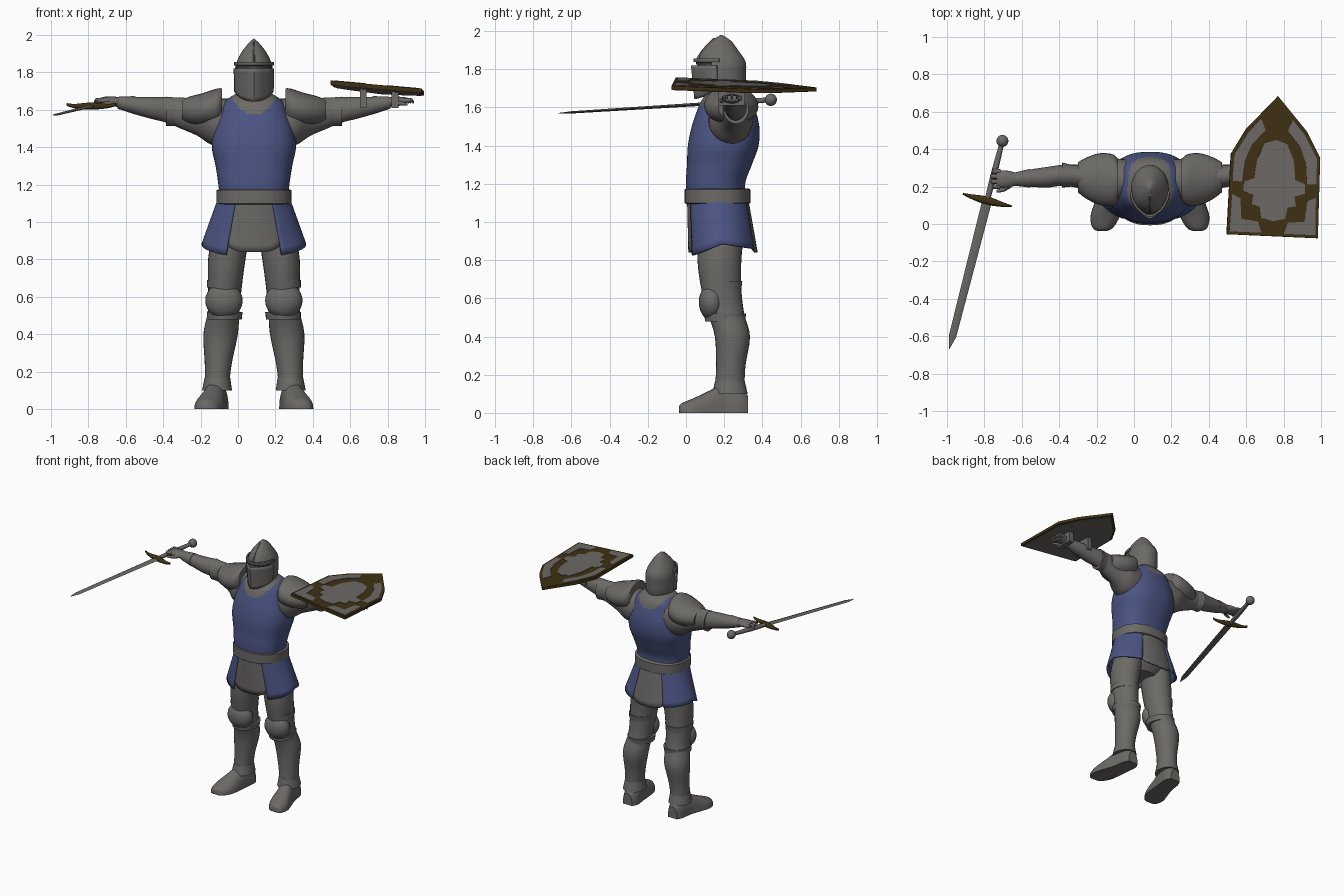
import bpy, bmesh
from math import sin, cos, pi, radians
from mathutils import Euler, Matrix, Vector

default_cube = bpy.data.objects.get("Cube")
if default_cube:
    bpy.data.objects.remove(default_cube, do_unlink=True)

BODY = Matrix.Translation((.085, 0, 0))


def material(name, *rgb):
    mat = bpy.data.materials.new(name)
    mat.use_nodes = True
    colour = (*rgb, 1)
    mat.diffuse_color = colour
    mat.node_tree.nodes["Principled BSDF"].inputs["Base Color"].default_value = colour
    return mat


steel = material("steel grey", .15, .142, .133)
cloth = material("blue cloth", .07, .09, .23)
bronze = material("dark bronze", .05, .03, .006)
shadow = material("dark slit", .03, .03, .03)


def finish(name, bm, mats, frame=BODY, rule=None):
    """Turn a bmesh into a smooth-shaded object with its materials."""
    bmesh.ops.recalc_face_normals(bm, faces=bm.faces)
    if rule:
        for face in bm.faces:
            face.material_index = rule(face.calc_center_median())
    mesh = bpy.data.meshes.new(name)
    bm.to_mesh(mesh)
    bm.free()
    for mat in mats:
        mesh.materials.append(mat)
    mesh.shade_smooth()
    mesh.set_sharp_from_angle(angle=radians(40))
    obj = bpy.data.objects.new(name, mesh)
    bpy.context.collection.objects.link(obj)
    obj.matrix_world = frame
    return obj


def blend(rings, steps):
    """Catmull-Rom interpolation between the key rings."""
    keys = [Vector(r) for r in rings]
    result = []
    for i in range(len(keys) - 1):
        before, a, b = keys[max(i - 1, 0)], keys[i], keys[i + 1]
        after = keys[min(i + 2, len(keys) - 1)]
        for k in range(steps):
            t = k / steps
            m, n = (b - before) / 2, (after - a) / 2
            result.append(a + m * t + (3 * (b - a) - 2 * m - n) * t ** 2
                          + (2 * (a - b) + m + n) * t ** 3)
    return result + [keys[-1]]


def skin(bm, rows, closed):
    """Bridge rows of points with quads."""
    grid = [[bm.verts.new(p) for p in row] for row in rows]
    count = len(grid[0])
    for low, high in zip(grid, grid[1:]):
        for j in range(count if closed else count - 1):
            k = (j + 1) % count
            bm.faces.new((low[j], low[k], high[k], high[j]))
    return grid


def loft(name, axis, rings, mat=steel, side=1, steps=4, sides=28, power=2,
         frame=BODY, floor=None, rule=None, mats=None):
    """Ellipse rings (position, centre a, radius a, centre b, radius b)."""
    rows = []
    for t, a, ra, b, rb in blend(rings, steps):
        row = []
        for k in range(sides):
            c, s = cos(2 * pi * k / sides), sin(2 * pi * k / sides)
            p = a + ra * abs(c) ** (2 / power) * (1 if c > 0 else -1)
            q = b + rb * abs(s) ** (2 / power) * (1 if s > 0 else -1)
            x, y, z = {"x": (t, p, q), "y": (p, t, q), "z": (p, q, t)}[axis]
            row.append((x * side, y, z if floor is None else max(z, floor)))
        rows.append(row)
    bm = bmesh.new()
    grid = skin(bm, rows, True)
    bm.faces.new(grid[0])
    bm.faces.new(grid[-1])
    return finish(name, bm, mats or [mat], frame, rule)


def shell(name, surface, start, end, mat, thickness=.012, cols=24, rows=8):
    """Open curved plate swept from one angle to another, given thickness."""
    points = [[surface(radians(start + (end - start) * i / cols), j / rows)
               for i in range(cols + 1)] for j in range(rows + 1)]
    bm = bmesh.new()
    skin(bm, points, False)
    obj = finish(name, bm, [mat])
    solid = obj.modifiers.new("thickness", "SOLIDIFY")
    solid.thickness = thickness
    solid.offset = 0
    return obj


def ball(name, centre, radii, mat=steel, frame=BODY):
    bm = bmesh.new()
    bmesh.ops.create_uvsphere(bm, u_segments=24, v_segments=14, radius=1)
    bmesh.ops.transform(bm, matrix=Matrix.LocRotScale(Vector(centre), None, Vector(radii)), verts=bm.verts)
    return finish(name, bm, [mat], frame)


def plate(name, outline, bottom, top, mat, frame):
    """Flat outline extruded upwards."""
    bm = bmesh.new()
    face = bm.faces.new([bm.verts.new((x, y, bottom)) for x, y in outline])
    extruded = bmesh.ops.extrude_face_region(bm, geom=[face])["geom"]
    verts = [v for v in extruded if isinstance(v, bmesh.types.BMVert)]
    bmesh.ops.translate(bm, vec=(0, 0, top - bottom), verts=verts)
    return finish(name, bm, [mat], frame)


def mirrored(half):
    return half + [(-x, y) for x, y in reversed(half) if x]


# Torso with a curved neckline
def neckline(c):
    return 1 if c.z > 1.575 + 6 * c.x ** 2 + (.02 if c.y > .2 else 0) else 0


loft("tunic", "z", [(1.1, 0, .18, .165, .155), (1.2, 0, .19, .155, .155), (1.3, 0, .205, .175, .17),
                    (1.4, 0, .225, .195, .185), (1.5, 0, .215, .207, .177), (1.6, 0, .18, .212, .148),
                    (1.65, 0, .15, .215, .125), (1.69, 0, .09, .21, .09)],
     mats=[cloth, steel], rule=neckline, steps=8, sides=72, power=2.4)
loft("neck", "z", [(1.6, 0, .09, .2, .09), (1.76, 0, .08, .19, .09)])
loft("belt", "z", [(1.095, 0, .19, .165, .165), (1.1, 0, .2, .165, .172),
                   (1.17, 0, .2, .165, .172), (1.175, 0, .19, .165, .165)], steps=1, sides=48, power=2.3)
loft("hips", "z", [(.84, 0, .1, .18, .09), (.92, 0, .19, .185, .13), (1.12, 0, .175, .165, .15)])


# Skirt panels and the front and back tongues
def skirt(scale, hem):
    def surface(angle, t):
        low = hem(angle)
        z = 1.13 + (low - 1.13) * t
        flare = (1.13 - z) / .25
        return (scale * sin(angle) * (.185 + .09 * flare),
                .165 + .025 * flare - scale * cos(angle) * (.16 + .02 * flare), z)
    return surface


side_hem = skirt(1, lambda a: .885 - .07 * max(cos(a), -cos(a) * .4))
tongue_hem = skirt(.96, lambda a: .84 + .5 * sin(a) ** 4)
shell("left_skirt", side_hem, 30, 152, cloth)
shell("right_skirt", side_hem, -152, -30, cloth)
shell("front_tongue", tongue_hem, -34, 34, steel)
shell("back_tongue", tongue_hem, 146, 214, steel)

# Helmet with a pointed visor
loft("helmet", "z", [(1.64, 0, .075, .19, .09), (1.7, 0, .095, .19, .12), (1.78, 0, .101, .187, .127),
                     (1.84, 0, .097, .187, .125), (1.9, 0, .071, .18, .093),
                     (1.95, 0, .034, .185, .05), (1.98, 0, .003, .185, .004)], sides=40)


def visor(angle, t):
    top, low = 1.82, 1.71 - .065 * cos(angle)
    grow = 1.04 - .14 * t * cos(angle)
    prow = .022 * max(0, 1 - abs(angle) * 1.6)
    return grow * .1 * sin(angle), .187 - grow * .128 * cos(angle) - prow, top + (low - top) * t


shell("visor", visor, -80, 80, steel)
shell("eye_slit", lambda a, t: (.103 * sin(a), .187 - .132 * cos(a), 1.825 + .012 * t), -65, 65, shadow, .006)
shell("brow", lambda a, t: (.102 * sin(a), .187 - .133 * cos(a) - .01 * cos(a) ** 8, 1.838 + .018 * t),
      -85, 85, steel)
loft("helmet_crest", "z", [(1.84, 0, .006, .06, .015), (1.9, 0, .006, .1, .018), (1.965, 0, .005, .165, .02)])

for label, side in (("left", 1), ("right", -1)):
    # Arms, shoulder guards and cuffs
    loft(label + "_arm", "x", [(.12, .235, .11, 1.53, .13), (.22, .235, .115, 1.535, .125),
                               (.3, .25, .08, 1.56, .1), (.38, .255, .063, 1.58, .085),
                               (.47, .26, .056, 1.6, .068), (.55, .25, .055, 1.61, .058),
                               (.65, .245, .045, 1.625, .045), (.73, .24, .033, 1.637, .03)], side=side)
    loft(label + "_shoulder_guard", "x", [(.17, .235, .11, 1.62, .095), (.2, .235, .138, 1.615, .098),
                                          (.27, .24, .138, 1.6, .09), (.34, .245, .11, 1.595, .077),
                                          (.385, .25, .08, 1.595, .058)], side=side)
    loft(label + "_elbow_cuff", "x", [(.42, .258, .058, 1.59, .076), (.47, .262, .067, 1.592, .078)], side=side)
    loft(label + "_wrist_cuff", "x", [(.64, .245, .05, 1.625, .048), (.72, .24, .036, 1.637, .034)], side=side)
    # Hands
    loft(label + "_palm", "x", [(.7, .24, .03, 1.64, .026), (.76, .24, .045, 1.645, .026),
                                (.82, .24, .046, 1.648, .018)], side=side)
    for i in range(4):
        y = .2 + .027 * i
        reach = (.91, .935, .94, .92)[i] - .085
        loft(f"{label}_finger_{i + 1}", "x", [(.8, y, .012, 1.648, .012), (.84, y, .012, 1.652, .012),
                                              (reach, y, .007, 1.64, .007)], side=side, sides=10)
    loft(label + "_thumb", "x", [(.74, .21, .014, 1.64, .014), (.78, .185, .012, 1.635, .012),
                                 (.82, .175, .007, 1.63, .007)], side=side, sides=10)
    # Legs
    loft(label + "_leg", "z", [(.11, .196, .066, .23, .08), (.15, .196, .066, .23, .077),
                               (.25, .19, .073, .235, .077), (.4, .178, .092, .243, .092),
                               (.52, .162, .085, .21, .095), (.65, .155, .09, .185, .105),
                               (.8, .145, .1, .175, .115), (.95, .12, .1, .185, .12)], side=side)
    loft(label + "_ankle_cuff", "z", [(.1, .197, .08, .23, .093), (.17, .195, .068, .23, .077)], side=side)
    ball(label + "_knee_guard", (.16 * side, .135, .58), (.1, .068, .095))
    for place, z, y in (("upper", .67, .185), ("lower", .5, .205)):
        loft(f"{label}_{place}_knee_band", "z", [(z - .02, .158, .093, y, .105),
                                                (z + .02, .156, .096, y, .11)], side=side)
    # Feet
    loft(label + "_shoe", "y", [(-.037, .255, .025, 0, .035), (-.02, .252, .055, 0, .052),
                                (.04, .24, .078, 0, .077), (.12, .222, .072, 0, .115),
                                (.2, .205, .062, 0, .15), (.28, .195, .06, 0, .13),
                                (.325, .195, .04, 0, .09)], side=side, floor=0, power=2.3)

# Sword
sword = Matrix.Translation((-.785, .125, 1.62)) @ Euler((.061, 0, -.25)).to_matrix().to_4x4()
loft("sword_blade", "y", [(-.82, 0, .001, 0, .001), (-.75, 0, .02, 0, .006), (0, 0, .026, 0, .009)],
     steps=1, sides=4, frame=sword)
loft("sword_grip", "y", [(0, 0, .014, 0, .014), (.15, 0, .017, 0, .017), (.31, 0, .013, 0, .013)],
     sides=14, frame=sword)
ball("sword_pommel", (0, .33, 0), (.032, .032, .032), frame=sword)
loft("sword_guard", "x", [(-.135, .004, .004, .008, .008), (-.09, 0, .012, 0, .012), (0, 0, .022, 0, .02),
                          (.09, 0, .012, 0, .012), (.135, .004, .004, .008, .008)],
     bronze, sides=10, frame=sword)

# Shield with inlaid grey panels
shield = Matrix.Translation((.742, 0, 1.732)) @ Euler((-.04, .09, -.045)).to_matrix().to_4x4()
edge = [(0, .685), (.165, .5), (.24, .365), (.245, -.065)]
plate("shield_board", mirrored(edge), -.02, 0, bronze, shield)
plate("shield_back", mirrored([(x * .95, y * .96) for x, y in edge]), -.023, -.018, steel, shield)
plate("shield_centre", mirrored([(0, .45), (.06, .43), (.1, .34), (.11, .24), (.165, .22), (.165, .17),
                                 (.11, .15), (.12, .1), (.075, .09), (.065, .03), (0, .015)]),
      -.001, .003, steel, shield)
upper = [(.225, .22), (.222, .36), (.15, .485), (.085, .56), (.06, .5), (.13, .42), (.165, .33), (.175, .22)]
lower = [(.23, -.05), (.225, .15), (.18, .13), (.17, .02), (.08, .01), (.06, -.05)]
for label, side in (("left", 1), ("right", -1)):
    for place, outline in (("upper", upper), ("lower", lower)):
        plate(f"shield_{place}_{label}_panel", [(x * side, y) for x, y in outline], -.001, .003, steel, shield)

# Shield straps
for label, x in (("inner", .67), ("outer", .84)):
    strap = [(x - .018, .17), (x + .018, .17), (x + .018, .31), (x - .018, .31)]
    plate(label + "_shield_strap", strap, 1.61, 1.71, steel, Matrix())
